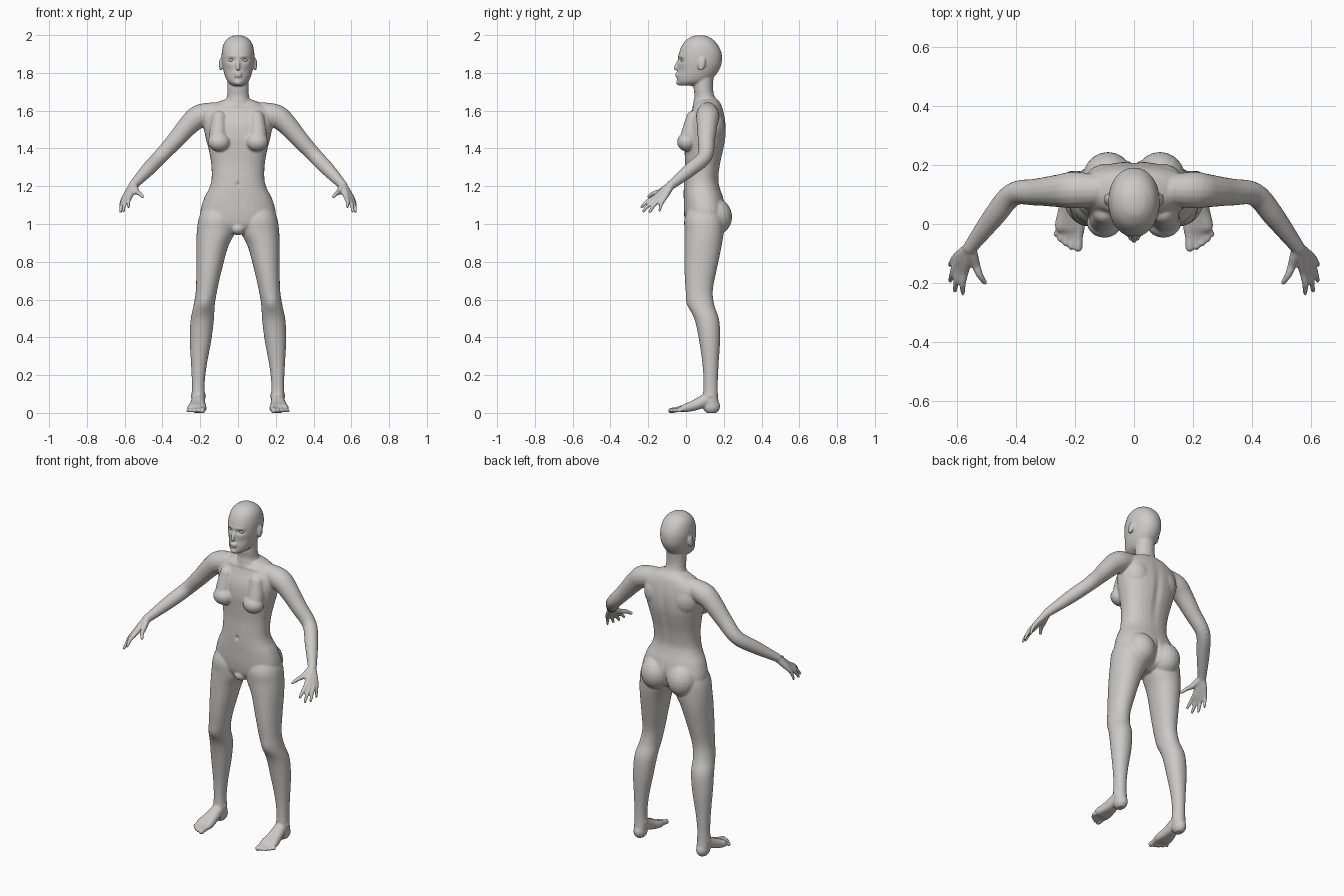
import bpy, bmesh
from math import cos, sin, pi, exp, copysign
from mathutils import Vector, Matrix

cube = bpy.data.objects.get("Cube")
if cube:
    bpy.data.objects.remove(cube)

skin = bpy.data.materials.new("plain grey")
skin.use_nodes = True
grey = (0.6, 0.59, 0.57, 1)
skin.diffuse_color = grey
skin.node_tree.nodes["Principled BSDF"].inputs["Base Color"].default_value = grey


def refine(rows, steps=5):
    """Pass a soft curve through rows of numbers."""
    out = []
    for i in range(len(rows) - 1):
        a, b, c, d = (rows[max(i - 1, 0)], rows[i], rows[i + 1],
                      rows[min(i + 2, len(rows) - 1)])
        for k in range(steps):
            t = k / steps
            out.append([q + t / 2 * (r - p + t * (2 * p - 5 * q + 4 * r - s
                        + t * (3 * (q - r) + s - p)))
                        for p, q, r, s in zip(a, b, c, d)])
    return out + [list(rows[-1])]


def skin_rings(bm, rings):
    """Join rings of points into a closed tube."""
    loops = [[bm.verts.new(p) for p in ring] for ring in rings]
    n = len(loops[0])
    for low, high in zip(loops, loops[1:]):
        for i in range(n):
            j = (i + 1) % n
            bm.faces.new((low[i], low[j], high[j], high[i]))
    bm.faces.new(loops[0][::-1])
    bm.faces.new(loops[-1])


def loft(bm, rows, side=1, power=0.88):
    """Level sections: height, inner x, outer x, front y, back y."""
    rings = []
    for z, x0, x1, y0, y1 in refine(rows):
        ring = []
        for i in range(32):
            c, s = cos(i * pi / 16), sin(i * pi / 16)
            u, v = copysign(abs(c) ** power, c), copysign(abs(s) ** power, s)
            ring.append((side * ((x0 + x1) + (x1 - x0) * u) / 2,
                         ((y0 + y1) + (y1 - y0) * v) / 2, z))
        rings.append(ring)
    skin_rings(bm, rings)


def limb(bm, rows, side=1):
    """Round tube along a path: x, y, z, radius."""
    pts = refine(rows)
    rings = []
    for i, (x, y, z, r) in enumerate(pts):
        a, b = pts[max(i - 1, 0)], pts[min(i + 1, len(pts) - 1)]
        turn = (Vector(b[:3]) - Vector(a[:3])).to_track_quat("Z", "Y")
        ring = [Vector((x, y, z)) + turn @ Vector((r * cos(k * pi / 8), r * sin(k * pi / 8), 0))
                for k in range(16)]
        rings.append([(side * p.x, p.y, p.z) for p in ring])
    skin_rings(bm, rings)
    for x, y, z, r in (pts[0], pts[-1]):
        ball(bm, (side * x, y, z), (r, r, r))


def ball(bm, centre, radii, tilt=0):
    place = (Matrix.Translation(centre) @ Matrix.Rotation(tilt, 4, "X")
             @ Matrix.Diagonal((*radii, 1)))
    bmesh.ops.create_uvsphere(bm, u_segments=20, v_segments=14, radius=1, matrix=place)


def finish(name, bm):
    bmesh.ops.recalc_face_normals(bm, faces=bm.faces)
    mesh = bpy.data.meshes.new(name)
    bm.to_mesh(mesh)
    bm.free()
    mesh.materials.append(skin)
    obj = bpy.data.objects.new(name, mesh)
    bpy.context.collection.objects.link(obj)
    for other in bpy.context.selected_objects:
        other.select_set(False)
    obj.select_set(True)
    bpy.context.view_layer.objects.active = obj
    return obj


def even(rows):
    """Centred sections given as height, half width, front y, back y."""
    return [(z, -w, w, f, b) for z, w, f, b in rows]


body = bmesh.new()

# Torso, neck and head
loft(body, even([
    (1.66, .07, .06, .165), (1.635, .13, .045, .185), (1.59, .185, .025, .2),
    (1.53, .185, .0, .21), (1.46, .172, -.01, .21), (1.4, .157, -.008, .2),
    (1.32, .142, -.006, .182), (1.24, .14, -.01, .172), (1.19, .152, -.012, .18),
    (1.13, .182, -.012, .2), (1.05, .2, -.01, .215), (.99, .17, .0, .19), (.95, .05, .03, .13)]))
loft(body, even([
    (1.82, .055, .05, .15), (1.73, .056, .04, .143), (1.68, .058, .045, .15),
    (1.65, .068, .04, .17), (1.61, .1, .035, .18), (1.56, .11, .03, .18)]), power=1)
loft(body, even([
    (1.999, .012, .06, .09), (1.99, .043, .025, .122), (1.96, .073, -.012, .16),
    (1.91, .086, -.036, .187), (1.86, .086, -.042, .19), (1.82, .079, -.042, .178),
    (1.78, .068, -.046, .15), (1.75, .052, -.045, .11), (1.732, .026, -.036, .05)]), power=.95)

# Nose, lips and chin
limb(body, [(0, -.036, 1.872, .007), (0, -.05, 1.84, .009), (0, -.056, 1.822, .01)])
ball(body, (0, -.05, 1.795), (.024, .009, .006))
ball(body, (0, -.048, 1.783), (.021, .01, .006))
ball(body, (0, -.038, 1.75), (.022, .015, .015))

# Mound between the thighs
ball(body, (0, .035, .975), (.04, .045, .035))

leg = [(1.1, .02, .18, .02, .18), (1.03, .01, .208, -.008, .2), (.96, .014, .218, -.008, .2),
       (.88, .052, .221, -.008, .188), (.76, .085, .221, -.008, .163), (.65, .11, .223, -.002, .142),
       (.57, .123, .235, .012, .15), (.49, .128, .251, .047, .176), (.38, .142, .255, .07, .18),
       (.25, .166, .248, .088, .172), (.15, .177, .244, .093, .168), (.08, .174, .246, .09, .17),
       (.03, .177, .244, .1, .178)]
arm = [(.13, .115, 1.59, .055), (.205, .115, 1.57, .062), (.26, .112, 1.525, .055),
       (.33, .108, 1.445, .046), (.41, .1, 1.358, .04), (.475, .025, 1.29, .037),
       (.555, -.08, 1.205, .024)]
# Knuckle and tip of each finger, thumb first, then finger thickness
fingers = [((.535, -.14, 1.17), (.505, -.198, 1.145), .012),
           ((.574, -.165, 1.14), (.58, -.235, 1.09), .011),
           ((.589, -.155, 1.132), (.607, -.226, 1.068), .011),
           ((.602, -.138, 1.13), (.622, -.192, 1.064), .011),
           ((.606, -.115, 1.135), (.624, -.14, 1.07), .01)]
# Ball x, tip x, tip y and thickness of each toe, big toe first
toes = [(.187, .189, -.08, .015), (.205, .212, -.078, .011), (.222, .232, -.066, .011),
        (.237, .25, -.052, .01), (.249, .265, -.034, .01)]

for side in (1, -1):
    loft(body, leg, side, .95)
    limb(body, arm, side)
    wrist = Vector((.555, -.08, 1.205))
    for knuckle, tip, r in fingers:
        k, t = Vector(knuckle), Vector(tip)
        bend = k.lerp(t, .5) + Vector((.003, -.003, .005))
        limb(body, [(*wrist, .021), (*wrist.lerp(k, .55), .018), (*k, r + .003),
                    (*bend, r), (*t, r - .003)], side)
    for bx, tx, ty, r in toes:
        limb(body, [(.21, .11, .07, .035), ((bx + .21) / 2, .045, .04, .028),
                    (bx, -.01, .024, .021), ((bx + tx) / 2, (ty - .01) / 2, .018, r),
                    (tx, ty, .012, r)], side)
    # Heel, ankle bones, bust, seat and ear
    ball(body, (side * .21, .135, .035), (.036, .046, .042))
    ball(body, (side * .21, .128, .09), (.041, .025, .02))
    ball(body, (side * .1, .005, 1.435), (.06, .052, .05), .25)
    limb(body, [(.1, .04, 1.56, .04), (.105, .022, 1.48, .047), (.105, .01, 1.44, .045)], side)
    ball(body, (side * .088, .15, 1.04), (.088, .094, .1), .2)
    ball(body, (side * .092, .083, 1.845), (.009, .02, .035), -.2)
    ball(body, (side * .09, .13, 1.52), (.085, .075, .1))

obj = finish("body", body)
fuse = obj.modifiers.new("fuse", "REMESH")
fuse.mode = "VOXEL"
fuse.voxel_size = .0055
soften = obj.modifiers.new("soften", "SMOOTH")
soften.factor = .5
soften.iterations = 5
for mod in ("fuse", "soften"):
    bpy.ops.object.modifier_apply(modifier=mod)

# Sculpted dents and rises: centre, size, push; mirrored across the middle
dents = [((.036, -.04, 1.867), (.02, .04, .012), (0, .012, 0)),
         ((.032, -.04, 1.888), (.03, .03, .008), (0, -.004, 0)),
         ((.05, -.03, 1.81), (.02, .03, .02), (0, .004, 0)),
         ((.07, .03, 1.625), (.06, .03, .01), (0, -.005, .002)),
         ((0, .22, 1.4), (.02, .06, .15), (0, -.008, 0)),
         ((0, .23, 1.02), (.012, .06, .07), (0, -.02, 0)),
         ((0, -.01, 1.21), (.01, .02, .012), (0, .008, 0)),
         ((.175, .01, .58), (.03, .03, .04), (0, -.006, 0))]
for v in obj.data.vertices:
    p = Vector((abs(v.co.x), v.co.y, v.co.z))
    for centre, size, push in dents:
        d = sum(((a - b) / s) ** 2 for a, b, s in zip(p, centre, size))
        if d < 6:
            v.co += Vector(push) * exp(-d)
    v.co.z = max(v.co.z, 0)
bpy.ops.object.shade_smooth()

# Eyes
eyes = bmesh.new()
for side in (1, -1):
    ball(eyes, (side * .036, -.012, 1.866), (.015, .016, .009))
finish("eyes", eyes)
bpy.ops.object.shade_smooth()
